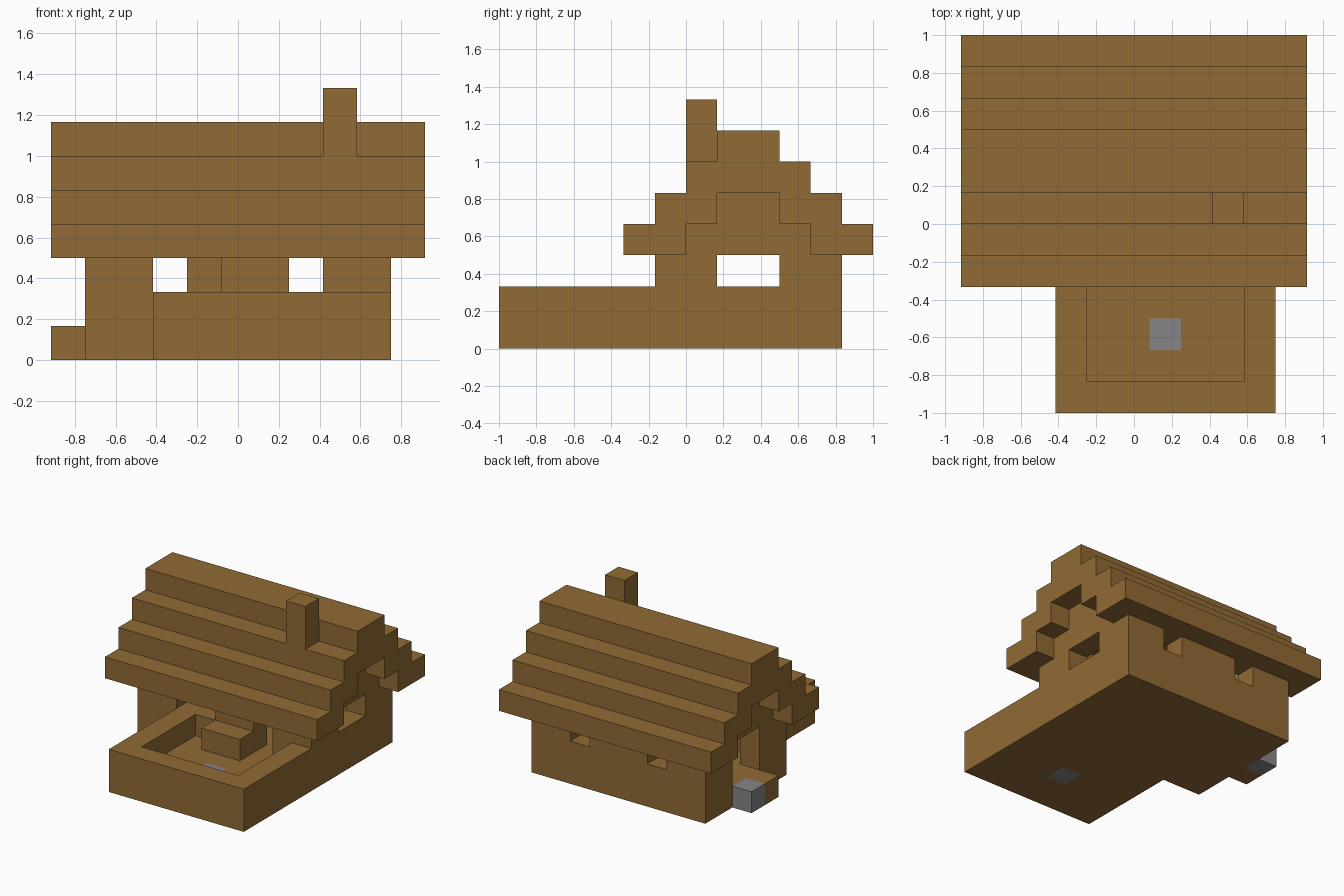
import bpy
import bmesh

if "Cube" in bpy.data.objects:
    bpy.data.objects.remove(bpy.data.objects["Cube"], do_unlink=True)

U = 1 / 6  # size of one building block
SIZE_X, SIZE_Y = 11, 12


def material(name, color):
    mat = bpy.data.materials.new(name)
    mat.use_nodes = True
    mat.diffuse_color = (*color, 1)
    mat.node_tree.nodes["Principled BSDF"].inputs["Base Color"].default_value = (*color, 1)
    return mat


BROWN = material("brown_wood", (0.28, 0.147, 0.035))
GRAY = material("gray_stone", (0.24, 0.235, 0.242))


def prism(name, outline, x0, x1, mat):
    """Extrude a y-z outline, in blocks, from x0 to x1."""
    bm = bmesh.new()
    verts = [bm.verts.new(((x0 - SIZE_X / 2) * U, (y - SIZE_Y / 2) * U, z * U))
             for y, z in outline]
    face = bm.faces.new(verts)
    ext = bmesh.ops.extrude_face_region(bm, geom=[face])
    moved = [g for g in ext["geom"] if isinstance(g, bmesh.types.BMVert)]
    bmesh.ops.translate(bm, verts=moved, vec=((x1 - x0) * U, 0, 0))
    bmesh.ops.recalc_face_normals(bm, faces=bm.faces)
    mesh = bpy.data.meshes.new(name)
    bm.to_mesh(mesh)
    bm.free()
    mesh.materials.append(mat)
    obj = bpy.data.objects.new(name, mesh)
    bpy.context.scene.collection.objects.link(obj)
    return obj


def box(name, x, y, z, mat=BROWN):
    outline = [(y[0], z[0]), (y[1], z[0]), (y[1], z[1]), (y[0], z[1])]
    return prism(name, outline, x[0], x[1], mat)


def cut(obj, x, y, z):
    """Remove a box-shaped opening from obj."""
    cutter = box("cutter", x, y, z)
    cutter.hide_render = True
    mod = obj.modifiers.new("opening", "BOOLEAN")
    mod.operation = "DIFFERENCE"
    mod.solver = "EXACT"
    mod.object = cutter
    bpy.context.view_layer.update()
    deps = bpy.context.evaluated_depsgraph_get()
    mesh = bpy.data.meshes.new_from_object(obj.evaluated_get(deps))
    obj.modifiers.clear()
    obj.data = mesh
    bpy.data.objects.remove(cutter, do_unlink=True)


def mirrored(half):
    """Complete a half outline across the ridge line."""
    ridge = 8
    return half + [(2 * ridge - y, z) for y, z in reversed(half)]


# House walls with stepped gables, hollow inside
house = prism("house_walls", mirrored([(5, 0), (5, 3), (6, 3), (6, 4), (7, 4), (7, 5)]),
              1, 10, BROWN)
cut(house, (2, 9), (6, 10), (1, 6))
for x in (3, 7):                                  # back windows
    cut(house, (x, x + 1), (9.5, 11.5), (2, 3.5))
cut(house, (3, 5), (4.5, 6.5), (2, 3.5))          # front window
cut(house, (7, 8), (4.5, 6.5), (1, 3.5))          # front door
cut(house, (8.5, 10.5), (7, 9), (2, 3))           # gable window
cut(house, (0.5, 2.5), (7, 9), (1, 3))            # side door

# Stepped roof shell
outer = [(4, 3), (4, 4), (5, 4), (5, 5), (6, 5), (6, 6), (7, 6), (7, 7)]
inner = [(6, 3), (6, 4), (7, 4), (7, 5)]
prism("roof", mirrored(outer) + list(reversed(mirrored(inner))), 0, 11, BROWN)
box("chimney", (8, 9), (6, 7), (6, 8))

# Walled front yard with a stone set in its floor
yard = box("front_yard", (3, 10), (0, 5), (0, 2))
cut(yard, (4, 9), (1, 5.5), (1, 3))
cut(yard, (6, 7), (2, 3), (-1, 2))
box("yard_stone", (6, 7), (2, 3), (0, 1), GRAY)
box("yard_bench", (5, 7), (4, 5), (1, 2))

# Steps at the side door
box("side_step", (0, 1), (7, 8), (0, 1))
box("side_stone", (0, 1), (8, 9), (0, 1), GRAY)
